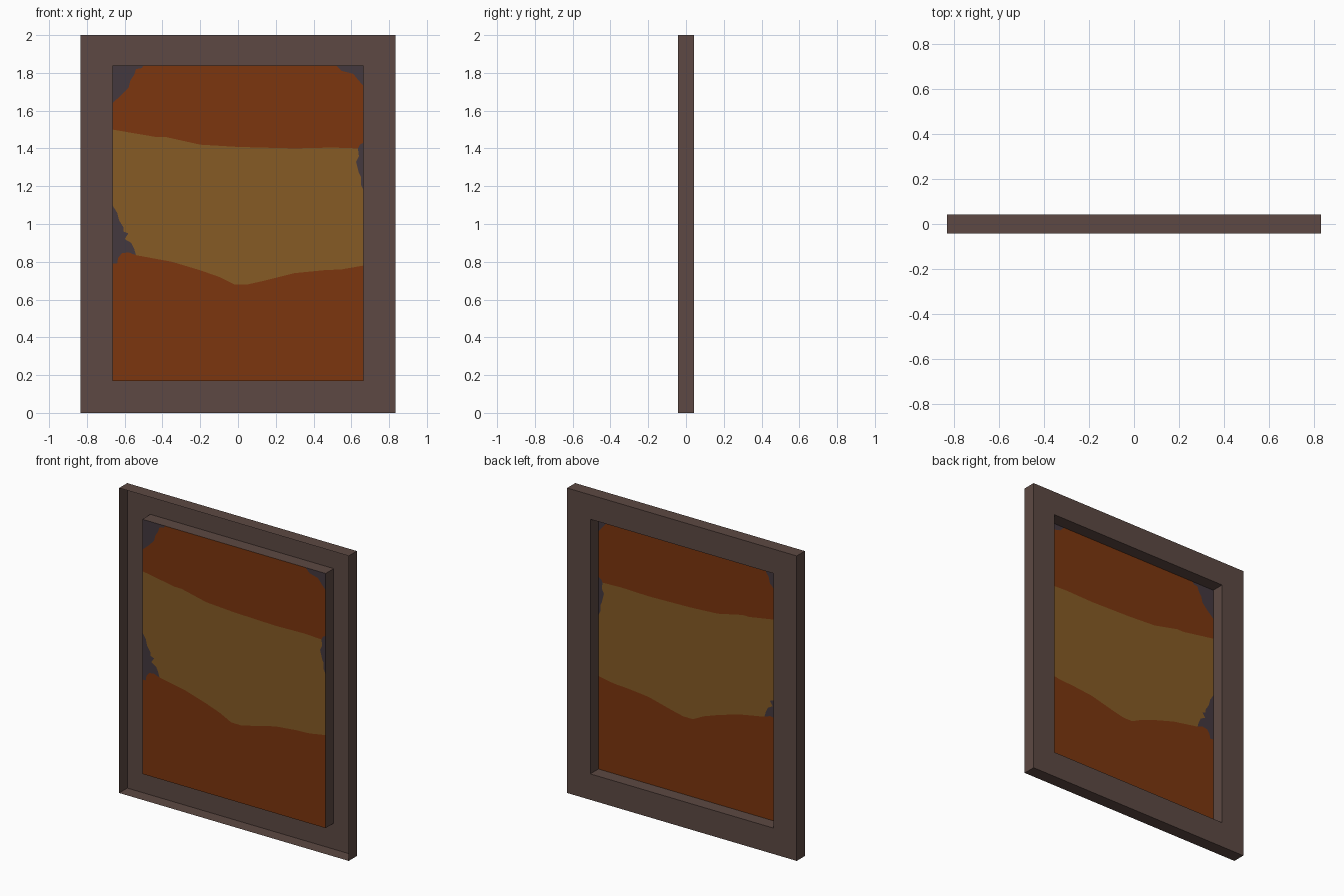
import bpy, bmesh

if "Cube" in bpy.data.objects:
    bpy.data.objects.remove(bpy.data.objects["Cube"])


def material(name, r, g, b):
    lin = [((c / 255 + 0.055) / 1.055) ** 2.4 for c in (r, g, b)]
    m = bpy.data.materials.new(name)
    m.diffuse_color = (*lin, 1)
    m.use_nodes = True
    m.node_tree.nodes["Principled BSDF"].inputs["Base Color"].default_value = m.diffuse_color
    return m


frame_brown = material("frame_brown", 93, 73, 67)
rust = material("rust_orange", 124, 54, 14)
ochre = material("ochre", 134, 91, 37)
slate = material("slate_purple", 68, 56, 63)


def finish(bm, name, mats):
    me = bpy.data.meshes.new(name)
    bm.to_mesh(me)
    bm.free()
    for m in mats:
        me.materials.append(m)
    ob = bpy.data.objects.new(name, me)
    bpy.context.collection.objects.link(ob)
    return ob


D = 0.042                 # half depth
W = 0.665                 # panel half width
ZB, ZT = 0.17, 1.84       # panel bottom and top


# Frame: open-fronted shell of outer walls, back ring and recess walls
bm = bmesh.new()


def rect(w, z0, z1, y):
    return [bm.verts.new((x, y, z)) for x, z in ((-w, z0), (w, z0), (w, z1), (-w, z1))]


loops = [rect(0.833, 0, 2, -D), rect(0.833, 0, 2, D),
         rect(W, ZB, ZT, D), rect(W, ZB, ZT, -D)]
for a, b in zip(loops, loops[1:]):
    for i in range(4):
        j = (i + 1) % 4
        bm.faces.new((a[i], a[j], b[j], b[i]))
finish(bm, "frame", [frame_brown])

# Panel outlines in x, z: band edges run left to right, chips run top to bottom
upper = [(-W, 1.50), (-.43, 1.46), (-.38, 1.46), (-.2, 1.42), (0, 1.408), (.3, 1.40),
         (.5, 1.405), (.635, 1.40)]
lower = [(-.54, .835), (-.35, .80), (-.2, .755), (-.1, .72), (-.02, .68), (.05, .68),
         (.14, .70), (.3, .74), (.45, .755), (.55, .76), (W, .78)]
right_top = [(W, 1.43), (.645, 1.42), (.635, 1.40)]
right_low = [(.635, 1.40), (.64, 1.36), (.625, 1.33), (.64, 1.27), (.65, 1.25),
             (.65, 1.21), (W, 1.18)]
left_top = [(-W, 1.10), (-.64, 1.06), (-.63, 1.02), (-.605, .98), (-.605, .96), (-.58, .95),
            (-.60, .92), (-.565, .90), (-.55, .87), (-.54, .835)]
left_low = [(-.54, .835), (-.58, .85), (-.615, .845), (-.635, .82), (-.64, .79), (-W, .79)]
corner_l = [(-.50, ZT), (-.51, 1.825), (-.54, 1.82), (-.55, 1.79), (-.57, 1.76),
            (-.58, 1.72), (-.62, 1.68), (-W, 1.64)]
corner_r = [(.52, ZT), (.55, 1.81), (.61, 1.795), (.63, 1.77), (W, 1.73)]

regions = [
    (0, upper + right_top[::-1][1:] + corner_r[::-1] + corner_l),             # top band
    (0, [(-W, ZB), (W, ZB)] + lower[::-1] + left_low[1:]),                    # bottom band
    (1, left_top + lower[1:] + right_low[::-1] + upper[::-1][1:]),            # middle band
    (2, right_top + right_low[1:]),                                           # worn chips
    (2, left_low[::-1] + left_top[::-1][1:]),
    (2, [(-W, ZT)] + corner_l[::-1]),
    (2, [(W, ZT)] + corner_r),
]

# Banded panel closing the front of the recess
bm = bmesh.new()
for idx, pts in regions:
    f = bm.faces.new([bm.verts.new((x, -D, z)) for x, z in pts])
    f.normal_update()
    if f.normal.y > 0:
        f.normal_flip()
    f.material_index = idx
bmesh.ops.remove_doubles(bm, verts=bm.verts, dist=1e-5)
bmesh.ops.triangulate(bm, faces=bm.faces)
finish(bm, "banded_panel", [rust, ochre, slate])
